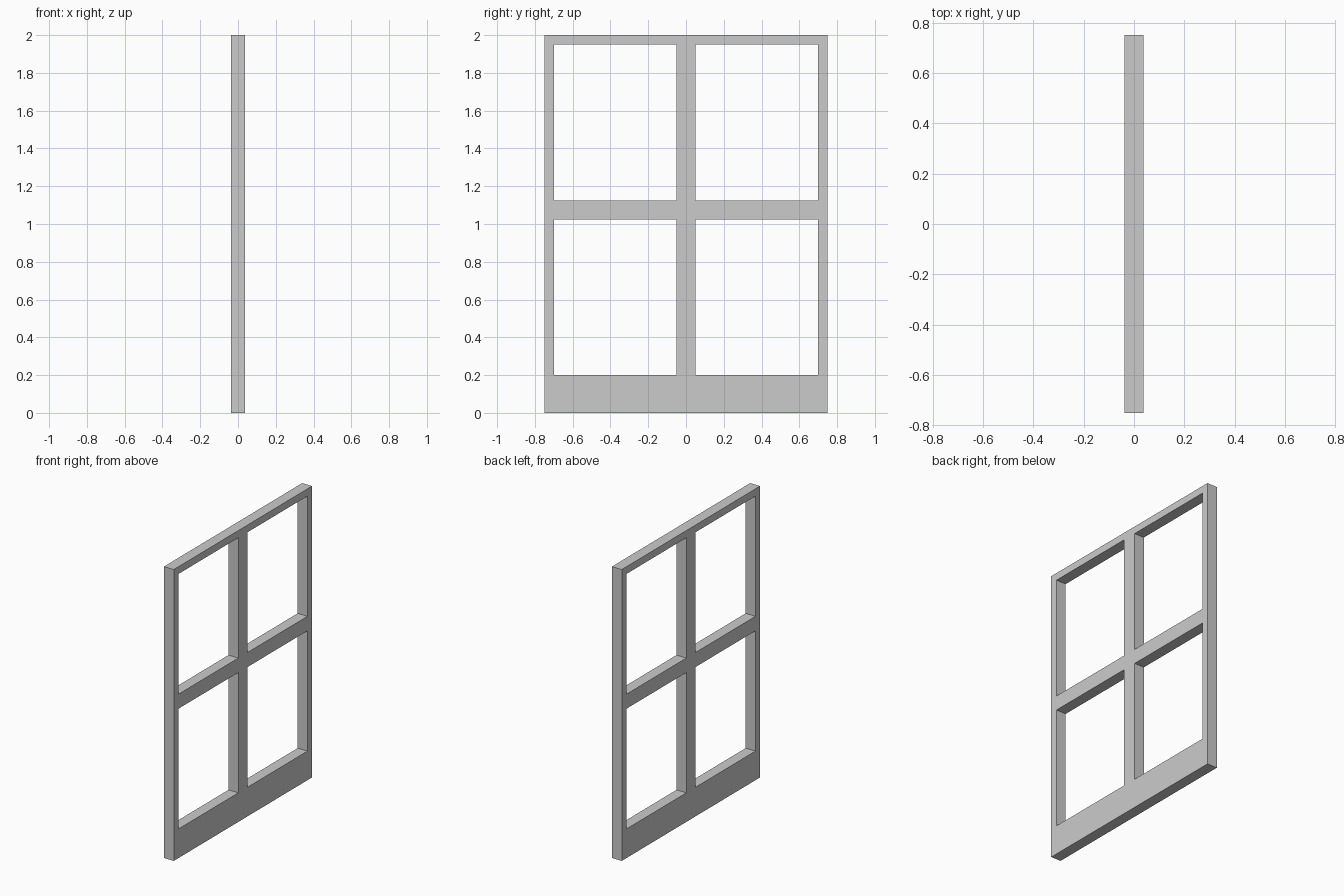
import bpy
import bmesh

if "Cube" in bpy.data.objects:
    bpy.data.objects.remove(bpy.data.objects["Cube"])

DEPTH = 0.075
Y_LINES = [-0.75, -0.70, -0.05, 0.05, 0.70, 0.75]   # stiles and centre mullion
Z_LINES = [0.0, 0.20, 1.025, 1.125, 1.95, 2.0]      # bottom, middle and top rails

bm = bmesh.new()

# Flat face of the frame: a grid of cells with the four panes left open
grid = [[bm.verts.new((-DEPTH / 2, y, z)) for z in Z_LINES] for y in Y_LINES]
for i in range(5):
    for j in range(5):
        if i in (1, 3) and j in (1, 3):
            continue
        bm.faces.new((grid[i][j], grid[i + 1][j], grid[i + 1][j + 1], grid[i][j + 1]))

# Thickness: extrude into one closed solid
result = bmesh.ops.extrude_face_region(bm, geom=bm.faces[:], use_keep_orig=True)
moved = [g for g in result["geom"] if isinstance(g, bmesh.types.BMVert)]
bmesh.ops.translate(bm, verts=moved, vec=(DEPTH, 0, 0))
bmesh.ops.recalc_face_normals(bm, faces=bm.faces[:])

mesh = bpy.data.meshes.new("window_frame")
bm.to_mesh(mesh)
bm.free()
frame = bpy.data.objects.new("window_frame", mesh)
bpy.context.collection.objects.link(frame)
